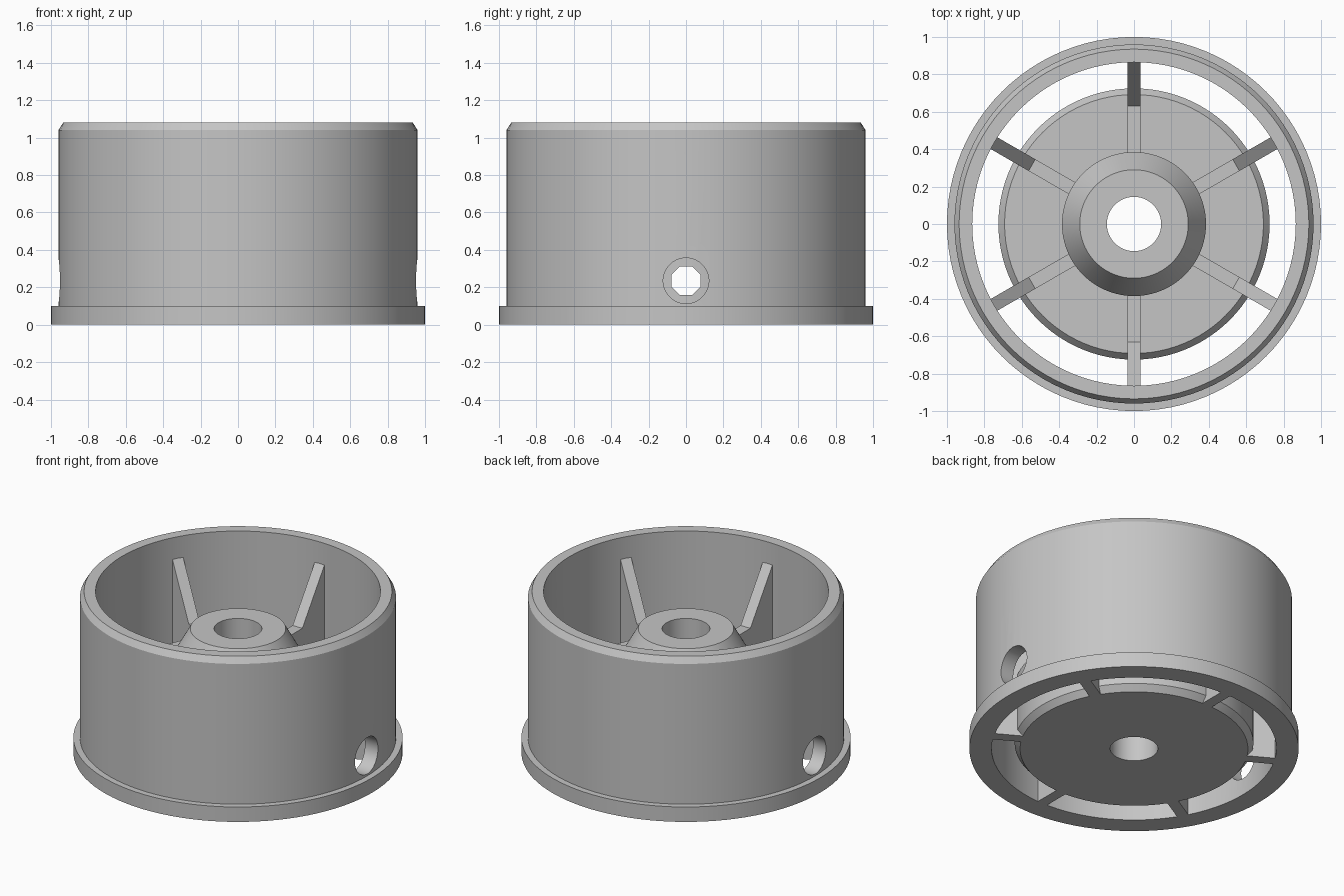
import bpy, math
from mathutils import Matrix

if "Cube" in bpy.data.objects:
    bpy.data.objects.remove(bpy.data.objects["Cube"], do_unlink=True)

SEGMENTS = 96
HOLE_Z = 0.235

grey = bpy.data.materials.new("plain grey")
grey.use_nodes = True
grey.diffuse_color = (0.56, 0.56, 0.56, 1)
grey.node_tree.nodes["Principled BSDF"].inputs["Base Color"].default_value = grey.diffuse_color


def make_object(name, verts, faces):
    mesh = bpy.data.meshes.new(name)
    mesh.from_pydata(verts, [], faces)
    mesh.materials.append(grey)
    obj = bpy.data.objects.new(name, mesh)
    bpy.context.collection.objects.link(obj)
    return obj


def activate(obj):
    bpy.ops.object.select_all(action='DESELECT')
    obj.select_set(True)
    bpy.context.view_layer.objects.active = obj


def lathe(name, profile):
    """Spin a closed (radius, z) profile, listed anticlockwise, about z."""
    n = len(profile)
    verts, faces = [], []
    for s in range(SEGMENTS):
        a = 2 * math.pi * s / SEGMENTS
        verts += [(r * math.cos(a), r * math.sin(a), z) for r, z in profile]
        t = (s + 1) % SEGMENTS
        for i in range(n):
            j = (i + 1) % n
            faces.append((s * n + i, t * n + i, t * n + j, s * n + j))
    return make_object(name, verts, faces)


def drill(obj, radius, sides):
    """Cut a hole right through along x."""
    bpy.ops.mesh.primitive_cylinder_add(vertices=sides, radius=radius, depth=3)
    cutter = bpy.context.object
    cutter.hide_render = True
    turn = Matrix.Rotation(math.pi / 2, 4, 'Y') @ Matrix.Rotation(math.pi / sides, 4, 'Z')
    cutter.data.transform(Matrix.Translation((0, 0, HOLE_Z)) @ turn)
    activate(obj)
    mod = obj.modifiers.new("hole", 'BOOLEAN')
    mod.operation = 'DIFFERENCE'
    mod.solver = 'EXACT'
    mod.object = cutter
    bpy.ops.object.modifier_apply(modifier=mod.name)
    bpy.data.objects.remove(cutter, do_unlink=True)


def smooth(obj):
    activate(obj)
    bpy.ops.object.shade_smooth_by_angle(angle=math.radians(25))


# Outer wall with bottom flange and bevelled lip
rim = lathe("outer_rim", [(0.865, 0), (1, 0), (1, 0.1), (0.96, 0.1),
                          (0.96, 1.04), (0.935, 1.08), (0.865, 1.08)])
drill(rim, 0.122, 48)
smooth(rim)

# Thick bevelled disc with a tapered boss and central bore
hub = lathe("hub_disc", [(0.145, 0), (0.692, 0), (0.725, 0.04), (0.725, 0.43),
                         (0.692, 0.47), (0.385, 0.47), (0.385, 0.66),
                         (0.29, 0.83), (0.145, 0.83)])
drill(hub, 0.083, 8)
smooth(hub)

# Six spokes: flat near the boss, rising steeply to the wall
SPOKE = [(0.69, 0), (0.868, 0), (0.868, 0.94), (0.63, 0.6),
         (0.35, 0.6), (0.35, 0.1), (0.69, 0.1)]
HALF_WIDTH = 0.036
count = len(SPOKE)
for k in range(6):
    verts = [(r, side * HALF_WIDTH, z) for side in (-1, 1) for r, z in SPOKE]
    faces = [tuple(range(count)), tuple(reversed(range(count, 2 * count)))]
    for i in range(count):
        j = (i + 1) % count
        faces.append((j, i, i + count, j + count))
    spoke = make_object(f"spoke_{k + 1}", verts, faces)
    spoke.data.transform(Matrix.Rotation(math.radians(30 + 60 * k), 4, 'Z'))
